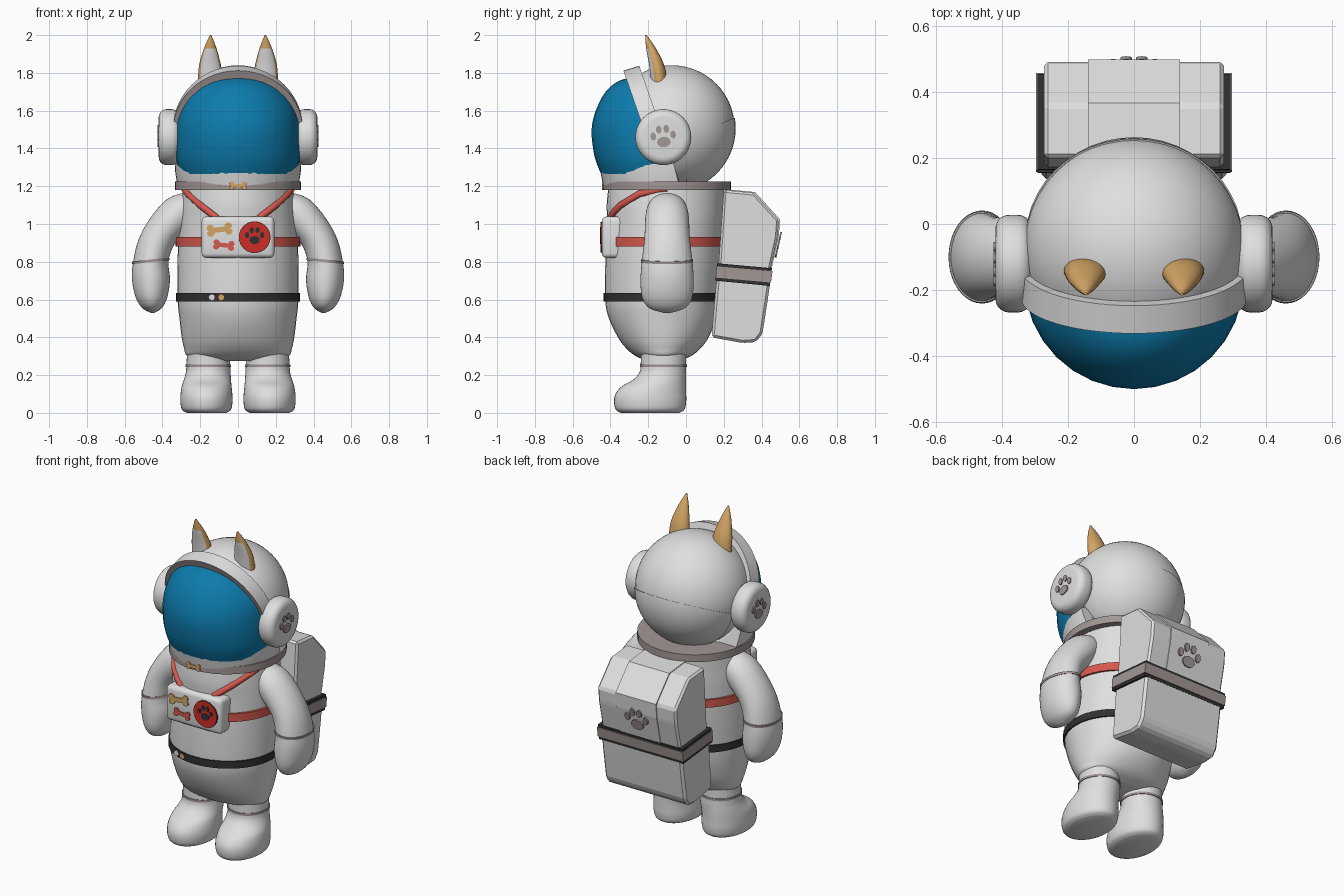
import bpy, bmesh, math
from mathutils import Matrix, Vector

if "Cube" in bpy.data.objects:
    bpy.data.objects.remove(bpy.data.objects["Cube"])


def material(name, r, g, b):
    m = bpy.data.materials.new(name)
    m.diffuse_color = (r, g, b, 1)
    m.use_nodes = True
    m.node_tree.nodes["Principled BSDF"].inputs["Base Color"].default_value = m.diffuse_color
    return m


WHITE = material("suit white", 0.74, 0.74, 0.74)
BLUE = material("visor blue", 0.004, 0.2, 0.42)
TAN = material("tan", 0.66, 0.38, 0.13)
RED = material("button red", 0.62, 0.025, 0.018)
CORAL = material("strap coral", 0.66, 0.1, 0.075)
DARK = material("charcoal", 0.03, 0.03, 0.03)
TAUPE = material("taupe", 0.36, 0.31, 0.3)


def finish(name, bm, *mats, smooth=True):
    bmesh.ops.recalc_face_normals(bm, faces=bm.faces)
    me = bpy.data.meshes.new(name)
    bm.to_mesh(me)
    bm.free()
    ob = bpy.data.objects.new(name, me)
    bpy.context.collection.objects.link(ob)
    for m in mats:
        me.materials.append(m)
    if smooth:
        bpy.ops.object.select_all(action='DESELECT')
        ob.select_set(True)
        bpy.context.view_layer.objects.active = ob
        bpy.ops.object.shade_smooth_by_angle(angle=math.radians(40))
    return ob


def loft_bm(rings, steps=4, n=40):
    """Skin smooth ellipses (x, y, z, rx, ry, tilt about y) into a closed body."""
    rings = [tuple(r) + (0,) * (6 - len(r)) for r in rings]
    rows = []
    for i in range(len(rings) - 1):
        p = [rings[max(0, min(len(rings) - 1, i + k))] for k in (-1, 0, 1, 2)]
        for s in range(steps):
            t = s / steps
            rows.append([0.5 * (2 * b + (c - a) * t + (2 * a - 5 * b + 4 * c - d) * t * t
                                + (3 * b - a - 3 * c + d) * t ** 3) for a, b, c, d in zip(*p)])
    rows.append(rings[-1])
    bm = bmesh.new()
    loops = []
    for x, y, z, rx, ry, tilt in rows:
        rx, ry, tilt = max(rx, 0.002), max(ry, 0.002), math.radians(tilt)
        loops.append([bm.verts.new((x + rx * math.cos(a) * math.cos(tilt), y + ry * math.sin(a),
                                    z + rx * math.cos(a) * math.sin(tilt)))
                      for a in (2 * math.pi * k / n for k in range(n))])
    for lo, hi in zip(loops, loops[1:]):
        for k in range(n):
            bm.faces.new((lo[k], lo[(k + 1) % n], hi[(k + 1) % n], hi[k]))
    bm.faces.new(loops[0])
    bm.faces.new(loops[-1])
    bmesh.ops.recalc_face_normals(bm, faces=bm.faces)
    return bm


def loft(name, rings, mat, steps=4, n=40):
    return finish(name, loft_bm(rings, steps, n), mat)


def band(name, x, y, z, rx, ry, h, mat, tilt=0):
    s = math.sin(math.radians(tilt))
    return loft(name, [(x + s * h / 2, y, z - h / 2, rx, ry, tilt),
                       (x - s * h / 2, y, z + h / 2, rx, ry, tilt)], mat, 1, 48)


def cut(bm, co, no):
    """Remove everything on the side the normal points to and close the hole."""
    bmesh.ops.bisect_plane(bm, geom=bm.verts[:] + bm.edges[:] + bm.faces[:],
                           plane_co=co, plane_no=no, clear_outer=True)
    bmesh.ops.holes_fill(bm, edges=[e for e in bm.edges if e.is_boundary])


def decal(name, parts, loc, right, up, size, mat, thick=0.008):
    """Thin plates (x, y, rx, ry, sides) laid out in a local frame."""
    right, up = Vector(right).normalized(), Vector(up).normalized()
    frame = Matrix((right, up, right.cross(up))).transposed().to_4x4()
    bm = bmesh.new()
    for x, y, rx, ry, n in parts:
        m = (Matrix.Translation(loc) @ frame @ Matrix.Translation((x * size, y * size, thick / 2))
             @ Matrix.Diagonal((rx * size, ry * size, thick, 1)) @ Matrix.Rotation(math.pi / 4, 4, 'Z'))
        bmesh.ops.create_cone(bm, cap_ends=True, segments=n, radius1=1, radius2=1, depth=1, matrix=m)
    return finish(name, bm, mat)


PAW = [(0, -0.25, 0.34, 0.26, 20)] + [(x, y, 0.14, 0.2, 16) for x, y in
                                      ((-0.5, 0.08), (-0.19, 0.4), (0.19, 0.4), (0.5, 0.08))]
BONE = [(0, 0, 0.55, 0.17, 4)] + [(x, y, 0.17, 0.15, 16) for x in (-0.42, 0.42) for y in (-0.13, 0.13)]
DISC = [(0, 0, 1, 1, 40)]


def prism(name, profile, half, mat, bevel=0.0):
    """Extrude a side (y, z) profile across x."""
    bm = bmesh.new()
    f = bm.faces.new([bm.verts.new((-half, y, z)) for y, z in profile])
    ext = bmesh.ops.extrude_face_region(bm, geom=[f])
    bmesh.ops.translate(bm, vec=(2 * half, 0, 0), verts=[v for v in ext["geom"] if isinstance(v, bmesh.types.BMVert)])
    if bevel:
        bmesh.ops.bevel(bm, geom=bm.edges[:], offset=bevel, segments=1, affect='EDGES')
    return finish(name, bm, mat, smooth=False)


# Torso
loft("torso", [(0, -.12, .275, .18, .08), (0, -.12, .30, .268, .145), (0, -.12, .34, .285, .195),
               (0, -.12, .40, .298, .24), (0, -.125, .5, .31, .283), (0, -.13, .6, .32, .298),
               (0, -.12, .8, .32, .307), (0, -.11, 1.0, .312, .307), (0, -.11, 1.1, .302, .31),
               (0, -.105, 1.2, .29, .305)], WHITE)
band("waist_belt", 0, -.13, .612, .328, .306, .045, DARK)
band("chest_strap", 0, -.115, .905, .33, .316, .05, CORAL)
band("neck_ring", 0, -.10, 1.203, .333, .338, .046, TAUPE)
decal("belt_stud_light", DISC, (-.14, -.402, .612), (1, 0, 0), (0, 0, 1), .016, WHITE, .012)
decal("belt_stud_tan", DISC, (-.09, -.418, .612), (1, 0, 0), (0, 0, 1), .016, TAN, .012)
decal("collar_bone", BONE, (0, -.437, 1.203), (1, 0, 0), (0, 0, 1), .08, TAN)

for side, s in (("right", 1), ("left", -1)):
    # Legs with rounded boots
    loft(side + "_leg", [(s * .167, -.19, 0, .105, .155), (s * .167, -.19, .018, .13, .182),
                         (s * .167, -.19, .06, .138, .191), (s * .167, -.186, .10, .137, .187),
                         (s * .166, -.17, .14, .132, .171), (s * .162, -.14, .175, .125, .141),
                         (s * .158, -.124, .21, .119, .125), (s * .157, -.12, .25, .116, .12),
                         (s * .157, -.12, .35, .112, .12)], WHITE)
    band(side + "_ankle_band", s * .157, -.12, .25, .12, .124, .014, TAUPE)
    # Arms with mitten ends
    loft(side + "_arm", [(s * .22, -.10, 1.12, .06, .08, s * 55), (s * .31, -.10, 1.06, .098, .112, s * 45),
                         (s * .42, -.10, .93, .092, .12, s * 25), (s * .462, -.10, .80, .095, .134, s * -6),
                         (s * .46, -.10, .70, .10, .141, s * -3), (s * .458, -.10, .61, .083, .132),
                         (s * .455, -.10, .555, .052, .095), (s * .453, -.10, .53, .01, .02)], WHITE)
    band(side + "_wrist_band", s * .462, -.10, .805, .099, .138, .014, TAUPE, s * -6)
    # Shoulder strap
    cu = bpy.data.curves.new(side + "_shoulder_strap", 'CURVE')
    cu.dimensions, cu.bevel_depth, cu.bevel_resolution = '3D', .019, 2
    sp = cu.splines.new('POLY')
    pts = [(.11, -.40, 1.03), (.155, -.378, 1.065), (.2, -.343, 1.1), (.265, -.245, 1.16), (.285, -.1, 1.19)]
    sp.points.add(len(pts) - 1)
    for p, (x, y, z) in zip(sp.points, pts):
        p.co = (s * x, y, z, 1)
    ob = bpy.data.objects.new(side + "_shoulder_strap", cu)
    bpy.context.collection.objects.link(ob)
    cu.materials.append(CORAL)
    bpy.ops.object.select_all(action='DESELECT')
    ob.select_set(True)
    bpy.context.view_layer.objects.active = ob
    bpy.ops.object.convert(target='MESH')
    # Ear cup with paw plate
    bm = bmesh.new()
    bmesh.ops.create_cone(bm, cap_ends=True, segments=40, radius1=.148, radius2=.148, depth=.11,
                          matrix=Matrix.Translation((s * .365, -.12, 1.46)) @ Matrix.Rotation(math.pi / 2, 4, 'Y'))
    rim = [e for e in bm.edges if len({round(v.co.x, 3) for v in e.verts}) == 1]
    bmesh.ops.bevel(bm, geom=rim, offset=.042, segments=5, profile=.5, affect='EDGES')
    finish(side + "_ear_cup", bm, WHITE)
    decal(side + "_ear_paw", PAW, (s * .418, -.12, 1.46), (0, s, 0.1 * s), (0, -.1, 1), .105, TAUPE)
    # Pointed ear with a pale inner front
    bm = loft_bm([(s * .145, -.14, 1.74, .068, .045), (s * .148, -.155, 1.84, .058, .04),
                  (s * .147, -.185, 1.93, .033, .026), (s * .145, -.212, 2.0, .004, .004)], 5, 32)
    for f in bm.faces:
        f.material_index = int(f.normal.y < -.72 and f.calc_center_median().z < 1.93)
    finish(side + "_pointed_ear", bm, TAN, WHITE)

# Helmet shell with a slightly raised lower back
for name, r in (("helmet", .333), ("helmet_back_shell", .338)):
    bm = bmesh.new()
    bmesh.ops.create_uvsphere(bm, u_segments=48, v_segments=28, radius=r,
                              matrix=Matrix.Translation((0, -.075, 1.507)))
    if name == "helmet_back_shell":
        cut(bm, (0, .02, 1.46), (0, -.4, .92))
        cut(bm, (0, 0, 1.4), (0, -1, 0))
    finish(name, bm, WHITE)

# Visor, cut along the tilted rim plane
bm = loft_bm([(0, -.17, 1.265, .305, .28), (0, -.17, 1.33, .325, .306), (0, -.17, 1.4, .332, .322),
              (0, -.17, 1.5, .33, .33), (0, -.17, 1.6, .312, .308), (0, -.17, 1.7, .25, .255),
              (0, -.17, 1.76, .165, .18), (0, -.17, 1.785, .05, .07)], 3, 32)
cut(bm, (0, -.223, 1.5), (0, .945, .329))
finish("visor", bm, BLUE)

# Visor rim: a tilted hoop with a taupe front lip
bm = bmesh.new()
N = 56
hoop = []
for k in range(N):
    a = 2 * math.pi * k / N
    row = []
    for y0, rx, rv in ((-.223, .343, .33), (-.13, .345, .357), (-.13, .29, .3), (-.223, .292, .285)):
        v = rv * math.cos(a)
        row.append(bm.verts.new((rx * math.sin(a), y0 - .329 * v, 1.5 + .945 * v)))
    hoop.append(row)
for k in range(N):
    p, q = hoop[k], hoop[(k + 1) % N]
    for j in range(4):
        f = bm.faces.new((p[j], p[(j + 1) % 4], q[(j + 1) % 4], q[j]))
        f.material_index = int(j == 3)
finish("visor_rim", bm, WHITE, TAUPE)

# Chin guard below the visor
bm = loft_bm([(0, -.10, 1.19, .318, .335), (0, -.10, 1.28, .333, .354), (0, -.10, 1.36, .336, .36)], 2, 48)
cut(bm, (0, -.45, 1.27), (0, -.17, .985))
cut(bm, (0, -.06, 1.3), (0, .97, .25))
finish("chin_guard", bm, WHITE)

# Chest control box
bm = bmesh.new()
bmesh.ops.create_cube(bm, size=1, matrix=Matrix.Translation((0, -.383, .93)) @ Matrix.Diagonal((.385, .125, .22, 1)))
bmesh.ops.bevel(bm, geom=bm.edges[:], offset=.025, segments=3, profile=.5, affect='EDGES')
finish("chest_box", bm, WHITE)
decal("button_rim", DISC, (.088, -.443, .93), (1, 0, 0), (0, 0, 1), .084, DARK, .004)
decal("button", DISC, (.088, -.443, .93), (1, 0, 0), (0, 0, 1), .08, RED, .009)
decal("button_paw", PAW, (.088, -.45, .935), (1, 0, 0), (0, 0, 1), .08, DARK, .005)
decal("tan_bone", BONE, (-.098, -.444, .97), (1, 0, .12), (-.12, 0, 1), .115, TAN)
decal("coral_bone", BONE, (-.075, -.444, .888), (1, 0, -.1), (.1, 0, 1), .095, CORAL)

# Backpack
upper = [(.17, .75), (.2, 1.18), (.36, 1.165), (.492, 1.02), (.485, .93), (.445, .75)]
prism("pack_upper", upper, .272, WHITE, .012)
prism("pack_centre_panel", [(y + .006, z + .004) for y, z in upper], .14, WHITE)
prism("pack_lower", [(.165, .73), (.448, .71), (.433, .6), (.405, .42), (.37, .375), (.30, .37), (.135, .40),
                     (.15, .58)], .28, WHITE, .014)
prism("pack_band_edges", [(.165, .792), (.455, .766), (.444, .672), (.155, .7)], .293, DARK)
prism("pack_band", [(.162, .776), (.458, .75), (.45, .69), (.157, .716)], .297, TAUPE)
decal("pack_paw", PAW, (0, .483, .885), (-1, 0, 0), (0, .22, .975), .125, TAUPE, .009)
